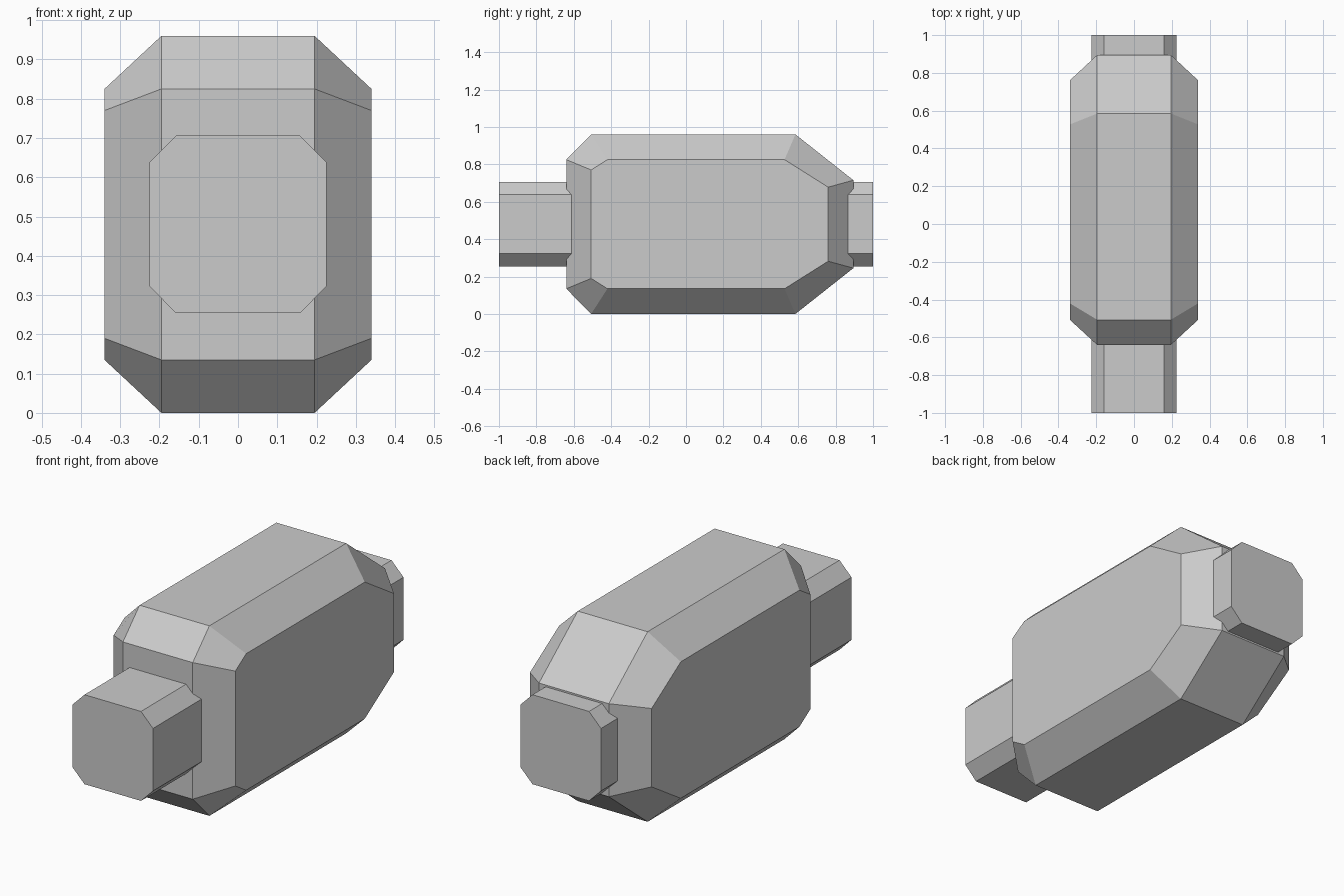
import bpy
import bmesh

cube = bpy.data.objects.get("Cube")
if cube:
    bpy.data.objects.remove(cube, do_unlink=True)

GREY = (0.6, 0.6, 0.6, 1.0)
mat = bpy.data.materials.new("plain grey")
mat.use_nodes = True
mat.diffuse_color = GREY
mat.node_tree.nodes["Principled BSDF"].inputs["Base Color"].default_value = GREY


def loft(name, rings):
    """Skin a closed solid through rings of equal point count."""
    bm = bmesh.new()
    loops = [[bm.verts.new(p) for p in ring] for ring in rings]
    for a, b in zip(loops, loops[1:]):
        for i in range(len(a)):
            j = (i + 1) % len(a)
            bm.faces.new((a[i], a[j], b[j], b[i]))
    bm.faces.new(loops[0])
    bm.faces.new(loops[-1])
    bmesh.ops.recalc_face_normals(bm, faces=bm.faces)
    mesh = bpy.data.meshes.new(name)
    bm.to_mesh(mesh)
    bm.free()
    mesh.materials.append(mat)
    obj = bpy.data.objects.new(name, mesh)
    bpy.context.collection.objects.link(obj)
    return obj


# Chamfered body: upper half of each side outline as (y, height above middle)
MID = 0.48
rim = [(-0.64, 0.345), (-0.507, MID), (0.585, MID), (0.895, 0.235)]
side = [(-0.507, 0.29), (-0.42, 0.345), (0.527, 0.345), (0.76, 0.198)]


def outline(half, x):
    return ([(x, y, MID + h) for y, h in half]
            + [(x, y, MID - h) for y, h in reversed(half)])


loft("body", [outline(side, -0.34), outline(rim, -0.195),
              outline(rim, 0.195), outline(side, 0.34)])

# Eight-sided connector stubs, sunk into each end of the body
quarter = [(0.225, 0.158), (0.158, 0.226)]
half = quarter + [(-x, z) for x, z in reversed(quarter)]
octagon = half + [(-x, -z) for x, z in half]
for name, inner, outer in (("front_stub", -0.55, -1.0), ("back_stub", 0.8, 1.0)):
    loft(name, [[(x, y, MID + z) for x, z in octagon] for y in (inner, outer)])
